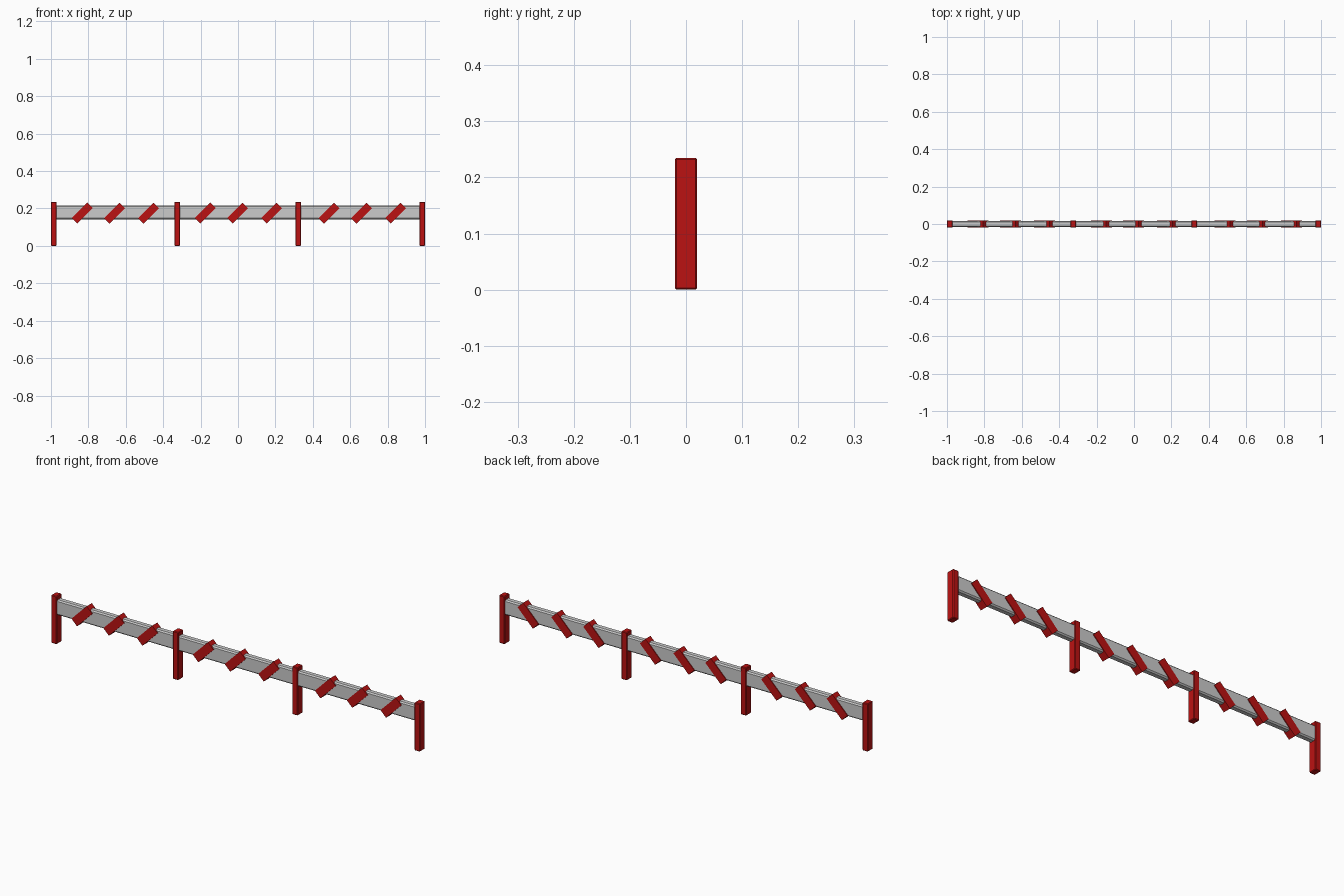
import bpy, math

if "Cube" in bpy.data.objects:
    bpy.data.objects.remove(bpy.data.objects["Cube"])

red = bpy.data.materials.new("red_paint")
red.diffuse_color = (0.5, 0.006, 0.006, 1)
red.use_nodes = True
red.node_tree.nodes["Principled BSDF"].inputs["Base Color"].default_value = red.diffuse_color


def box(name, size, loc, angle=0.0, mat=None, bevel=0.0):
    bpy.ops.mesh.primitive_cube_add(size=1, location=loc, rotation=(0, angle, 0))
    ob = bpy.context.object
    ob.name = name
    ob.scale = size
    bpy.ops.object.transform_apply(location=False, rotation=False, scale=True)
    if mat:
        ob.data.materials.append(mat)
    if bevel:
        mod = ob.modifiers.new("chamfer", 'BEVEL')
        mod.width = bevel
        mod.segments = 1
    return ob


# Long rail with chamfered edges
box("rail", (1.97, 0.032, 0.074), (0, 0, 0.179), bevel=0.006)

# Upright posts
for i, x in enumerate((-0.985, -0.325, 0.322, 0.985)):
    box(f"post_{i + 1}", (0.03, 0.04, 0.235), (x, 0, 0.1175), mat=red, bevel=0.003)

# Slanted warning stripes passing through the rail
stripes = (-0.833, -0.66, -0.478, -0.175, -0.002, 0.18, 0.487, 0.66, 0.843)
for i, x in enumerate(stripes):
    box(f"stripe_{i + 1}", (0.117, 0.04, 0.042), (x, 0, 0.175),
        angle=-math.pi / 4, mat=red)
